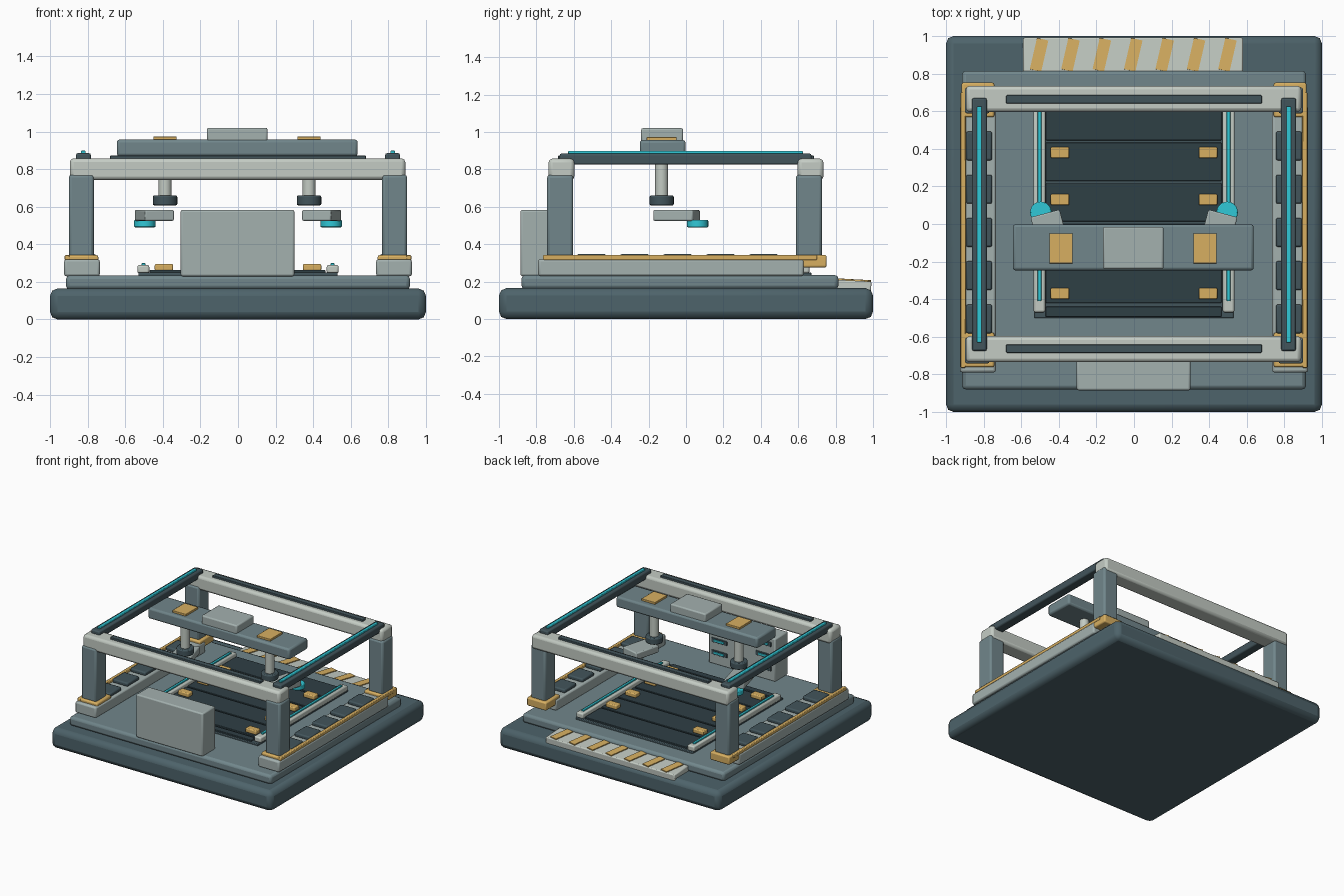
import bpy
from math import radians

if "Cube" in bpy.data.objects:
    bpy.data.objects.remove(bpy.data.objects["Cube"])


def mat(name, r, g, b):
    m = bpy.data.materials.new(name)
    m.diffuse_color = (r, g, b, 1)
    m.use_nodes = True
    m.node_tree.nodes["Principled BSDF"].inputs["Base Color"].default_value = m.diffuse_color
    return m


STEEL = mat("steel", .075, .125, .145)
DECK = mat("deck_grey", .165, .24, .26)
DARK = mat("dark", .028, .05, .06)
SLATE = mat("slate", .055, .09, .105)
LIGHT = mat("light", .55, .60, .55)
PALE = mat("pale_grey", .37, .44, .43)
GOLD = mat("gold", .68, .43, .12)
CYAN = mat("cyan", .03, .58, .68)


def finish(o, name, material, bevel, segs=2):
    o.name = name
    o.data.materials.append(material)
    if bevel:
        b = o.modifiers.new("bevel", 'BEVEL')
        b.width = bevel
        b.segments = segs
        b.limit_method = 'ANGLE'
    bpy.ops.object.shade_smooth_by_angle(angle=radians(35))
    return o


def box(name, x, y, z, material, bevel=.008, rot=(0, 0, 0)):
    """Box from (min, max) ranges on each axis."""
    bpy.ops.mesh.primitive_cube_add(size=1)
    o = bpy.context.object
    for v in o.data.vertices:
        v.co = [c * (r[1] - r[0]) for c, r in zip(v.co, (x, y, z))]
    o.location = [(r[0] + r[1]) / 2 for r in (x, y, z)]
    o.rotation_euler = rot
    return finish(o, name, material, bevel)


def cyl(name, x, y, z, r, material, bevel=.006, sides=24):
    bpy.ops.mesh.primitive_cylinder_add(vertices=sides, radius=r, depth=z[1] - z[0],
                                        location=(x, y, (z[0] + z[1]) / 2))
    return finish(bpy.context.object, name, material, bevel)


def side(s, a, b):
    """Mirror an x range to side s."""
    return tuple(sorted((s * a, s * b)))


# Base and deck
box("base", (-1, 1), (-1, 1), (0, .165), STEEL, .04)
box("deck", (-.915, .915), (-.88, .815), (.16, .235), DECK, .02)

# Sloping ramp with hazard stripes
box("ramp", (-.59, .58), (.80, .99), (.135, .205), LIGHT, .008, (radians(-3), 0, 0))
for i in range(7):
    x = -.505 + i * .167
    box("ramp_stripe", (x - .031, x + .031), (.815, .985), (.200, .212), GOLD, 0,
        (radians(-3), 0, radians(-13)))

# Sunken work bed with slats
box("bed_tray", (-.53, .53), (-.5, .67), (.23, .25), SLATE, .005)
for i in range(5):
    y = -.425 + i * .2163
    box("bed_slat", (-.47, .465), (y + .005, y + .209), (.245, .263), DARK, .004)
box("bed_front_slat", (-.47, .465), (-.495, -.44), (.245, .263), DARK, .004)

for s in (-1, 1):
    # Bed guides and clamps
    box("bed_guide", side(s, .472, .535), (-.47, .66), (.245, .29), LIGHT, .01)
    box("bed_guide_light", side(s, .493, .513), (-.41, .62), (.285, .3), CYAN, .003)
    for y in (-.37, -.12, .13, .38):
        box("bed_clamp", side(s, .345, .443), (y - .03, y + .03), (.26, .295), GOLD, .007)

    # Side plinth with trim and tread pads
    box("side_plinth", side(s, .735, .925), (-.79, .63), (.23, .32), PALE, .012)
    box("plinth_trim", side(s, .895, .922), (-.765, .7), (.315, .342), GOLD, .005)
    for i in range(5):
        y = -.505 + i * .23
        box("tread_pad", side(s, .755, .893), (y - .077, y + .077), (.315, .348), SLATE, .01)

    # Gold feet and columns
    for y in (-.67, .66):
        box("column_foot", side(s, .743, .918), (y - .092, y + .092), (.275, .342), GOLD, .01)
        box("column", side(s, .767, .9), (y - .073, y + .067), (.33, .77), DECK, .015)

    # Top rails running front to back
    box("top_rail", side(s, .783, .862), (-.675, .67), (.825, .885), SLATE, .01)
    box("top_rail_light", side(s, .81, .835), (-.63, .625), (.88, .898), CYAN, .004)

    # Cross beams
    y0, y1 = side(s, .597, .735)
    box("cross_beam", (-.895, .89), (y0, y1), (.742, .857), LIGHT, .02)
    box("beam_inset", (-.68, .68), (s * .663 - .022, s * .663 + .022), (.85, .873), SLATE, .004)

    # Carriage plates and press heads
    x = s * .383 - .005
    box("carriage_plate", (x - .062, x + .062), (-.21, -.05), (.955, .973), GOLD, .003)
    cyl("press_rod", x, -.13, (.64, .88), .035, LIGHT, 0)
    cyl("press_head", x, -.13, (.607, .66), .065, SLATE, .008)

    # Angled scanner with lamp
    c = s * .445
    box("scanner", (c - .08, c + .08), (-.16, .06), (.525, .583), PALE, .008,
        (0, 0, radians(-15 * s)))
    cyl("scanner_lamp", s * .496, .062, (.49, .53), .057, CYAN, .006)

# Overhead carriage
box("carriage", (-.645, .637), (-.247, -.002), (.868, .957), DECK, .015)
box("carriage_motor", (-.165, .157), (-.24, -.015), (.945, 1.02), PALE, .01)

# Control cabinet with details on its inner face
box("control_cabinet", (-.305, .3), (-.885, -.72), (.23, .583), PALE, .01)
for z in (.33, .43, .53):
    for x in (-.2, .2):
        box("cabinet_slot", (x - .07, x + .07), (-.73, -.712), (z - .018, z + .018), SLATE, .003)
        box("cabinet_lamp", (x - .045, x + .045), (-.72, -.706), (z - .008, z + .008), CYAN, .002)
